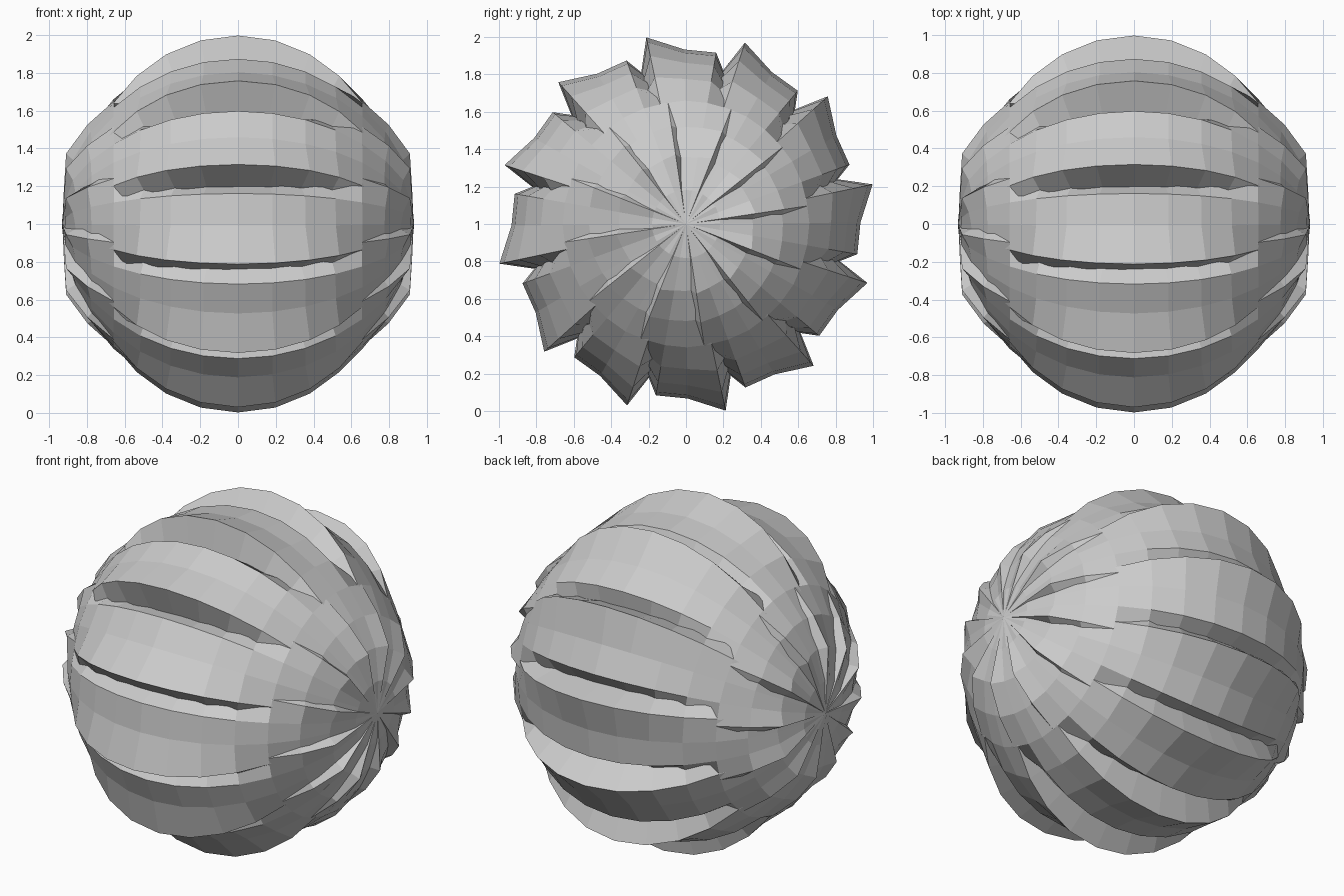
import bpy, bmesh, math
from mathutils import Vector

if "Cube" in bpy.data.objects:
    bpy.data.objects.remove(bpy.data.objects["Cube"])

R = 0.93            # base ball radius, axis along x
STEP = math.radians(11.25)
COLS = [22.5, 12.0, 0.5, -10.0, -21.5, -30.0]            # angle of each petal column
POLE_BUMP = [0, 0, 0, 0, 0, 0.028, 0.055, 0.01, 0]       # raised edge near the poles


def radii(i):
    """Radius of each column on latitude row i (-8..8)."""
    e = max(0.0, math.cos(2 * STEP * i))   # strength of the mid-belt folds
    p = POLE_BUMP[abs(i)]
    sink = 0.0 if abs(i) == 8 else 0.05
    return [R - sink - 0.19 * e,           # tucked left edge
            R + 0.09 * e,                  # raised left crest
            R + 0.003,
            R + 0.3 * p,
            R - 0.22 * e + p,              # right edge: sunk at belt, raised at poles
            R - sink - 0.2 * e]            # tucked right edge


# One petal: a slice of the ball from pole to pole
mesh = bpy.data.meshes.new("ball_petal")
bm = bmesh.new()
rows = []
for i in range(-8, 9):
    lat = STEP * i
    row = []
    for a, r in zip(COLS, radii(i)):
        t = math.radians(a + 90)
        row.append(bm.verts.new((r * math.sin(lat),
                                 r * math.cos(lat) * math.cos(t),
                                 r * math.cos(lat) * math.sin(t))))
    rows.append(row)
for lo, hi in zip(rows, rows[1:]):
    for j in range(len(COLS) - 1):
        bm.faces.new((lo[j], lo[j + 1], hi[j + 1], hi[j]))
bmesh.ops.remove_doubles(bm, verts=bm.verts, dist=1e-5)
bm.normal_update()
for f in bm.faces:
    if f.normal.dot(f.calc_center_median()) < 0:
        f.normal_flip()
bm.to_mesh(mesh)
bm.free()

# Twelve overlapping petals around the x axis
for k in range(12):
    ob = bpy.data.objects.new(f"ball_petal_{k + 1}", mesh)
    ob.location = (0, 0, 1)
    ob.rotation_euler = (math.radians(30 * k), 0, 0)
    bpy.context.collection.objects.link(ob)
